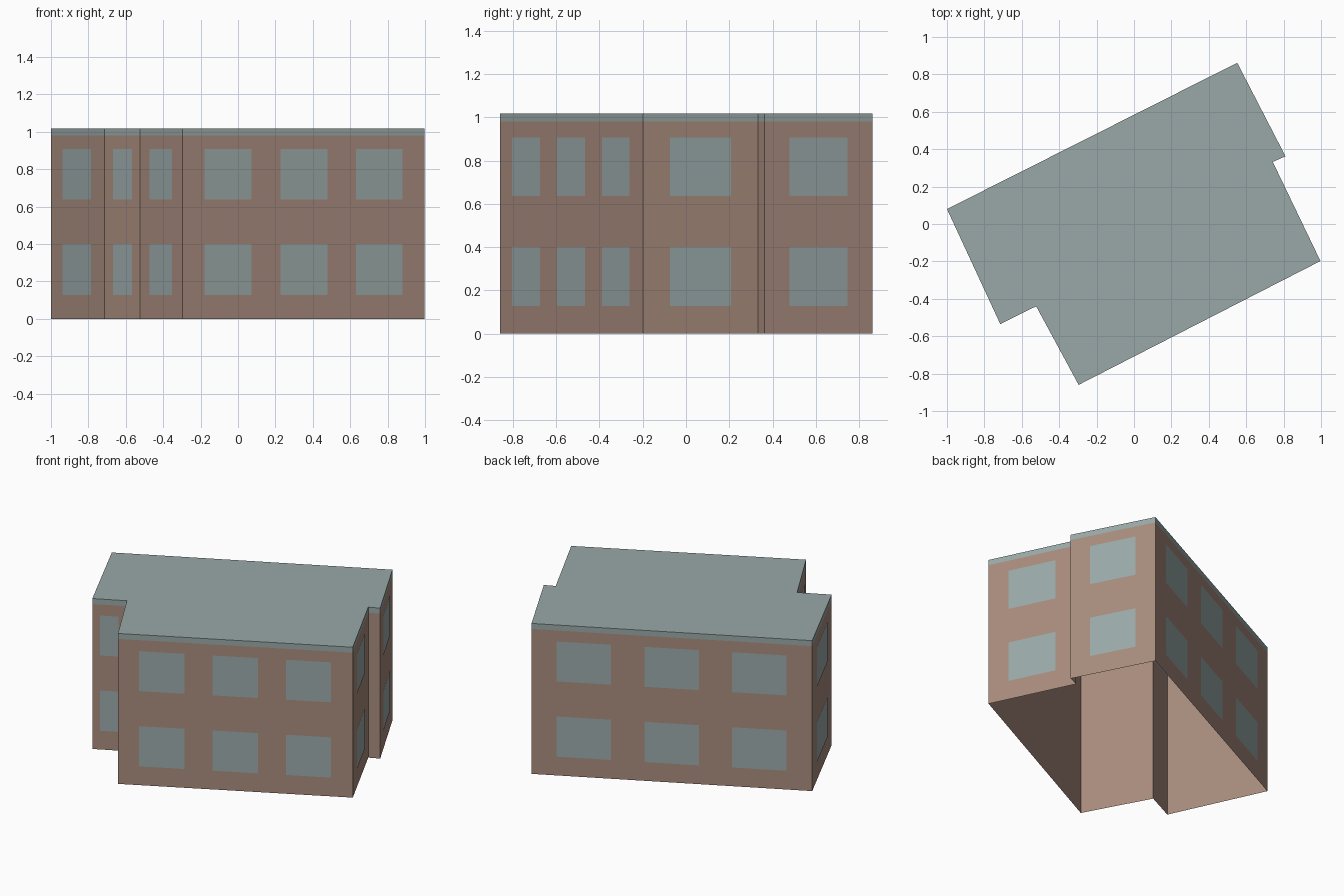
import bpy
from mathutils import Vector

cube = bpy.data.objects.get("Cube")
if cube:
    bpy.data.objects.remove(cube, do_unlink=True)

# Footprint corners, counter-clockwise from the west corner
FOOTPRINT = [Vector(p) for p in (
    (-1.0, 0.08), (-0.715, -0.535), (-0.523, -0.44), (-0.296, -0.86),
    (0.997, -0.198), (0.742, 0.332), (0.81, 0.362), (0.552, 0.862))]
EAVES, TOP = 0.98, 1.017
STOREYS = [(0.128, 0.4), (0.637, 0.907)]
ONE_WINDOW = [(0.23, 0.765)]
THREE_WINDOWS = [(0.09, 0.283), (0.403, 0.597), (0.715, 0.908)]
GLASS_OFFSET = 0.003


def material(name, colour):
    mat = bpy.data.materials.new(name)
    mat.use_nodes = True
    rgba = (*colour, 1.0)
    mat.diffuse_color = rgba
    mat.node_tree.nodes["Principled BSDF"].inputs["Base Color"].default_value = rgba
    return mat


def mesh_object(name, verts, faces, mat):
    mesh = bpy.data.meshes.new(name)
    mesh.from_pydata(verts, [], faces)
    mesh.materials.append(mat)
    obj = bpy.data.objects.new(name, mesh)
    bpy.context.collection.objects.link(obj)
    return obj


def ring_of_walls(name, low, high, mat, capped=False):
    n = len(FOOTPRINT)
    verts = [(p.x, p.y, z) for z in (low, high) for p in FOOTPRINT]
    faces = [(i, (i + 1) % n, (i + 1) % n + n, i + n) for i in range(n)]
    if capped:
        faces.append(tuple(range(n, 2 * n)))
    return mesh_object(name, verts, faces, mat)


brick = material("brown_brick", (0.392, 0.262, 0.205))
roof_grey = material("roof_grey_green", (0.320, 0.397, 0.390))
glass = material("pale_glass", (0.328, 0.402, 0.400))

# Open-bottomed shell and flat roof with its edge band
ring_of_walls("brick_walls", 0, EAVES, brick)
ring_of_walls("flat_roof", EAVES, TOP, roof_grey, capped=True)

# Window panes, two storeys on every wall long enough to hold them
verts, faces = [], []
for a, b in zip(FOOTPRINT, FOOTPRINT[1:] + FOOTPRINT[:1]):
    along = b - a
    if along.length < 0.15:
        continue
    outward = Vector((along.y, -along.x)).normalized() * GLASS_OFFSET
    spans = THREE_WINDOWS if along.length > 1 else ONE_WINDOW
    for start, end in spans:
        p, q = a + along * start + outward, a + along * end + outward
        for sill, head in STOREYS:
            k = len(verts)
            verts += [(*p, sill), (*q, sill), (*q, head), (*p, head)]
            faces.append((k, k + 1, k + 2, k + 3))
mesh_object("window_panes", verts, faces, glass)
